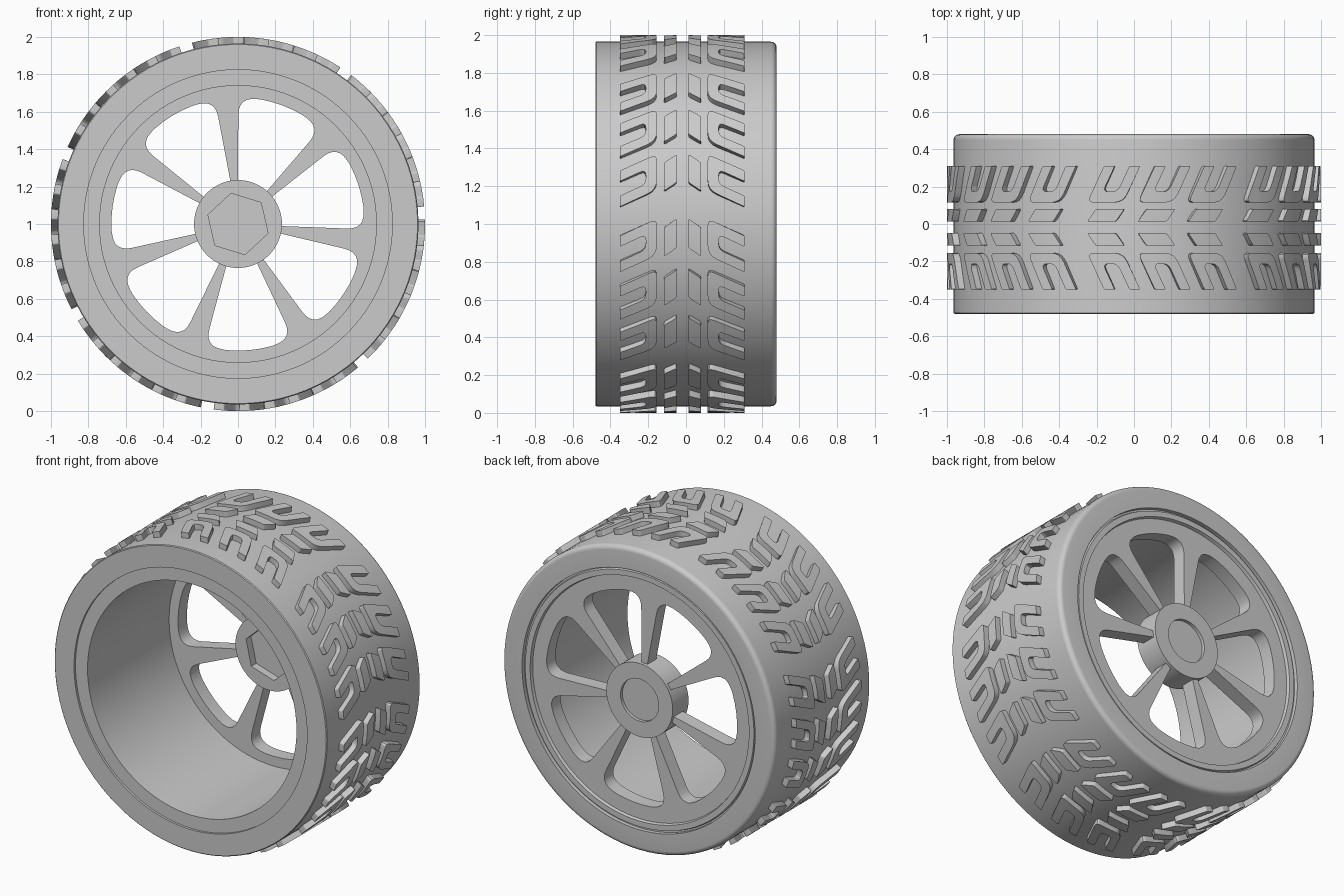
import bpy, bmesh
from math import sin, cos, pi, radians, atan2
from mathutils import Vector, Matrix

if "Cube" in bpy.data.objects:
    bpy.data.objects.remove(bpy.data.objects["Cube"])

grey = bpy.data.materials.new("plain grey")
grey.use_nodes = True
grey.diffuse_color = (0.6, 0.6, 0.6, 1)
grey.node_tree.nodes["Principled BSDF"].inputs["Base Color"].default_value = (0.6, 0.6, 0.6, 1)

AXLE = 1.0       # height of the wheel centre
SPOKES = 7
STEP = 2 * pi / SPOKES


def finish(name, mesh):
    """Link a mesh as a named object with smooth shading and sharp edges."""
    obj = bpy.data.objects.new(name, mesh)
    bpy.context.collection.objects.link(obj)
    mesh.materials.clear()
    mesh.materials.append(grey)
    bpy.ops.object.select_all(action='DESELECT')
    obj.select_set(True)
    bpy.context.view_layer.objects.active = obj
    bpy.ops.object.shade_smooth_by_angle(angle=radians(30))
    return obj


def ring(radius, count=96, start=0.0):
    return [Vector((radius * cos(start + 2 * pi * i / count),
                    radius * sin(start + 2 * pi * i / count))) for i in range(count)]


def rounded(corners, steps=6):
    """Outline from (point, trim) pairs, rounding each trimmed corner."""
    out = []
    for i, (p, trim) in enumerate(corners):
        if not trim:
            out.append(p)
            continue
        a = p + (corners[i - 1][0] - p).normalized() * trim
        b = p + (corners[(i + 1) % len(corners)][0] - p).normalized() * trim
        for k in range(steps + 1):
            t = k / steps
            out.append(a * (1 - t) ** 2 + p * 2 * t * (1 - t) + b * t * t)
    return out


def plate(name, outlines, y0, y1):
    """Flat plate across the axle; outlines after the first are holes."""
    curve = bpy.data.curves.new(name, 'CURVE')
    curve.dimensions = '2D'
    curve.fill_mode = 'BOTH'
    curve.extrude = (y1 - y0) / 2
    for pts in outlines:
        spline = curve.splines.new('POLY')
        spline.points.add(len(pts) - 1)
        for sp, p in zip(spline.points, pts):
            sp.co = (p.x, p.y, 0, 1)
        spline.use_cyclic_u = True
    temp = bpy.data.objects.new(name, curve)
    bpy.context.collection.objects.link(temp)
    bpy.context.view_layer.update()
    mesh = bpy.data.meshes.new_from_object(
        temp.evaluated_get(bpy.context.evaluated_depsgraph_get()))
    bpy.data.objects.remove(temp)
    mesh.transform(Matrix.Translation((0, (y0 + y1) / 2, AXLE)) @ Matrix.Rotation(pi / 2, 4, 'X'))
    bm = bmesh.new()
    bm.from_mesh(mesh)
    bmesh.ops.remove_doubles(bm, verts=bm.verts, dist=1e-5)
    bmesh.ops.recalc_face_normals(bm, faces=bm.faces)
    bm.to_mesh(mesh)
    bm.free()
    return finish(name, mesh)


def lathe(name, profile, count=96):
    """Turn a closed (radius, y) profile about the axle."""
    bm = bmesh.new()
    loops = [[bm.verts.new((r * cos(2 * pi * i / count), y, AXLE + r * sin(2 * pi * i / count)))
              for r, y in profile] for i in range(count)]
    n = len(profile)
    for i in range(count):
        a, b = loops[i], loops[(i + 1) % count]
        for j in range(n):
            k = (j + 1) % n
            bm.faces.new((a[j], a[k], b[k], b[j]))
    bmesh.ops.recalc_face_normals(bm, faces=bm.faces)
    mesh = bpy.data.meshes.new(name)
    bm.to_mesh(mesh)
    bm.free()
    return finish(name, mesh)


# Tyre with a rounded back shoulder, and the rim barrel inside it
shoulder = [(0.935 + 0.03 * cos(a), 0.45 + 0.03 * sin(a))
            for a in (pi / 2 * k / 6 for k in range(7))]
lathe("tyre", [(0.825, -0.48), (0.96, -0.48), (0.965, -0.475)] + shoulder + [(0.825, 0.48)])
lathe("rim_barrel", [(0.74, -0.465), (0.828, -0.465), (0.828, 0.455), (0.815, 0.455),
                     (0.81, 0.47), (0.775, 0.47), (0.77, 0.45), (0.74, 0.45)])

# Spoked disc: windows lie between straight spokes that widen outward
half = STEP / 2
along = Vector((cos(half), sin(half)))
across = Vector((sin(half), -cos(half)))
inner = along * 0.2 + across * 0.017
edge = along * 0.66 + across * 0.062
corner = edge.normalized() * 0.677
lean = atan2(corner.y, corner.x)
arc = [Vector((0.677 * cos(lean * f), 0.677 * sin(lean * f))) for f in (-0.5, -0.25, 0, 0.25, 0.5)]
window = rounded([(Vector((inner.x, -inner.y)), 0), (Vector((corner.x, -corner.y)), 0.095)]
                 + [(p, 0) for p in arc] + [(corner, 0.095), (inner, 0)])
windows = []
for k in range(SPOKES):
    turn = Matrix.Rotation(radians(18) + k * STEP, 2)
    windows.append([turn @ p for p in window])
plate("spoke_disc", [ring(0.745)] + windows, 0.36, 0.45)

# Hub: hexagonal socket in front, axle hole, shallow recess behind
plate("hub_socket", [ring(0.235, 64), ring(0.168, 6, radians(-17))], 0.31, 0.385)
plate("hub_core", [ring(0.235, 64), ring(0.06, 32)], 0.385, 0.45)
plate("hub_cap", [ring(0.235, 64), ring(0.135, 48)], 0.45, 0.47)


def tread_row(name, outline, y_in, side, slope):
    """Raised blocks in groups of three, wrapped round the tyre."""
    bm = bmesh.new()
    face = bm.faces.new([bm.verts.new((p.x + slope * p.y, y_in + side * p.y, 0)) for p in outline])
    top = bmesh.ops.extrude_face_region(bm, geom=[face])["geom"]
    bmesh.ops.translate(bm, vec=(0, 0, 0.045),
                        verts=[v for v in top if isinstance(v, bmesh.types.BMVert)])
    for k in range(1, 7):
        bmesh.ops.bisect_plane(bm, geom=bm.verts[:] + bm.edges[:] + bm.faces[:],
                               plane_co=(k * 0.05, 0, 0), plane_no=(1, 0, 0))
    base = bm.verts[:] + bm.edges[:] + bm.faces[:]
    base_verts = bm.verts[:]
    for group in range(SPOKES):
        for block in range(3):
            start = radians(104.5 - 15.7 * block) + group * STEP
            copy = bmesh.ops.duplicate(bm, geom=base)["geom"]
            for v in copy:
                if isinstance(v, bmesh.types.BMVert):
                    r, a = 0.955 + v.co.z, start - v.co.x
                    v.co = (r * cos(a), v.co.y, AXLE + r * sin(a))
    bmesh.ops.delete(bm, geom=base_verts, context='VERTS')
    bmesh.ops.recalc_face_normals(bm, faces=bm.faces)
    mesh = bpy.data.meshes.new(name)
    bm.to_mesh(mesh)
    bm.free()
    return finish(name, mesh)


# Fork-shaped blocks open to the sidewalls, and slanted bars by the centre
W, D, ARM = 0.195, 0.195, 0.058
fork = rounded([(Vector(p), t) for p, t in (
    ((0, 0), 0.035), ((W, 0), 0.05), ((W, D), 0.008), ((W - ARM, D), 0.008),
    ((W - ARM, ARM), 0.03), ((ARM, ARM), 0.03), ((ARM, D), 0.008), ((0, D), 0.008))], 4)
bar = rounded([(Vector(p), 0.01) for p in ((0, 0), (0.155, 0), (0.155, 0.067), (0, 0.067))], 3)
for label, side, y_fork, y_bar in (("front", -1, -0.155, -0.049), ("back", 1, 0.115, 0.013)):
    tread_row(label + "_tread_forks", fork, y_fork, side, 0.47)
    tread_row(label + "_tread_bars", bar, y_bar, side, 0.7)
